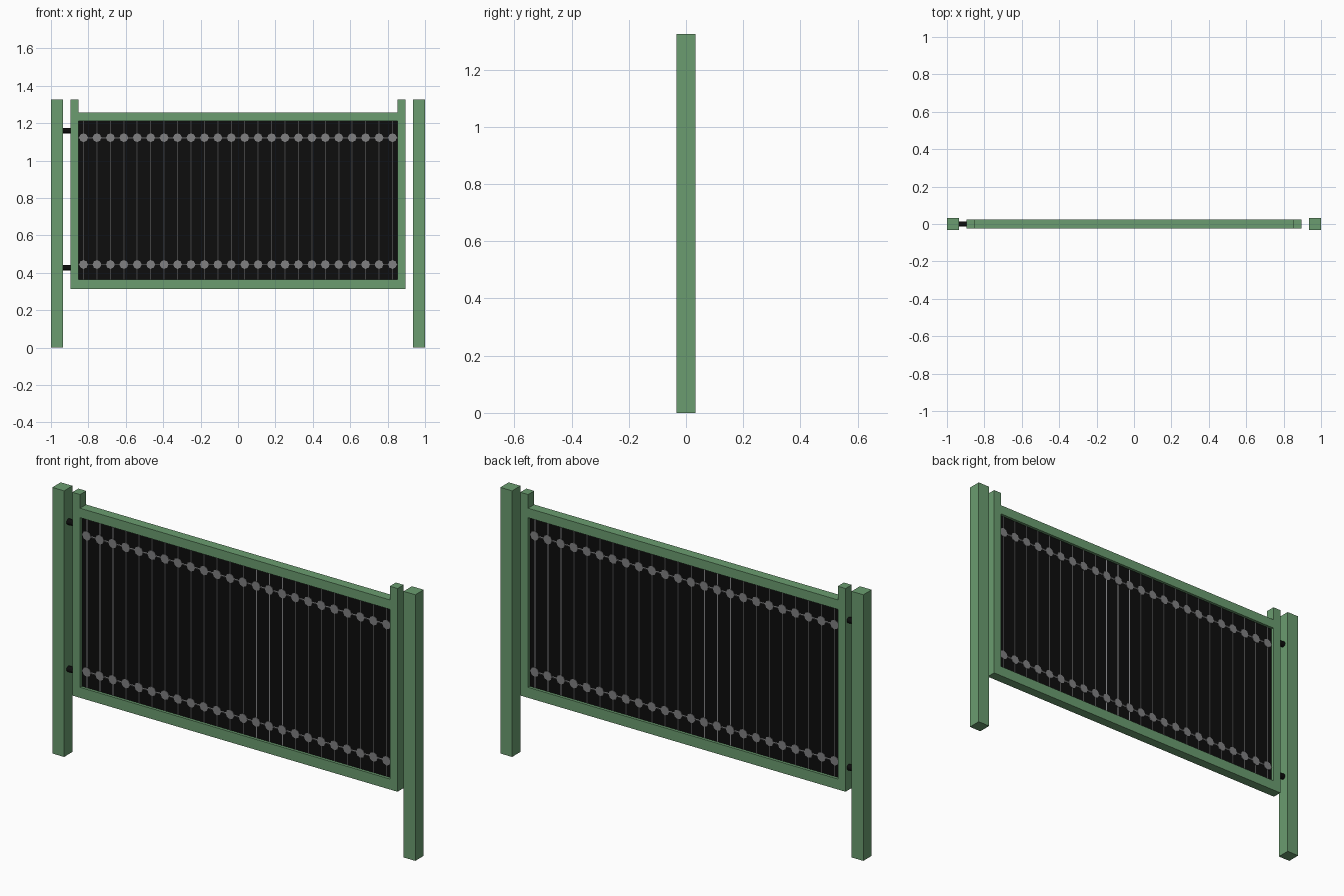
import bpy, bmesh, math
from mathutils import Matrix

if "Cube" in bpy.data.objects:
    bpy.data.objects.remove(bpy.data.objects["Cube"])


def material(name, rgb):
    m = bpy.data.materials.new(name)
    m.diffuse_color = (*rgb, 1)
    m.use_nodes = True
    m.node_tree.nodes["Principled BSDF"].inputs["Base Color"].default_value = m.diffuse_color
    return m


GREEN = material("green_paint", (0.145, 0.335, 0.16))
BLACK = material("black_metal", (0.004, 0.004, 0.004))
GREY = material("grey_metal", (0.215, 0.215, 0.22))


def finish(name, bm, mat):
    bmesh.ops.recalc_face_normals(bm, faces=bm.faces)
    me = bpy.data.meshes.new(name)
    bm.to_mesh(me)
    bm.free()
    me.materials.append(mat)
    ob = bpy.data.objects.new(name, me)
    bpy.context.collection.objects.link(ob)
    return ob


def box(name, x0, x1, hy, z0, z1, mat):
    bm = bmesh.new()
    bmesh.ops.create_cube(bm, size=1, matrix=Matrix.Translation(((x0 + x1) / 2, 0, (z0 + z1) / 2))
                          @ Matrix.Diagonal((x1 - x0, 2 * hy, z1 - z0, 1)))
    return finish(name, bm, mat)


def add_rod(bm, centre, r, length, axis, sides=8, turn=0):
    rot = {'X': Matrix.Rotation(math.pi / 2, 4, 'Y'),
           'Y': Matrix.Rotation(math.pi / 2, 4, 'X'),
           'Z': Matrix.Identity(4)}[axis]
    bmesh.ops.create_cone(bm, cap_ends=True, segments=sides, radius1=r, radius2=r, depth=length,
                          matrix=Matrix.Translation(centre) @ rot @ Matrix.Rotation(turn, 4, 'Z'))


# Ground posts and gate stiles, one on each side
for side, s in (("left", -1), ("right", 1)):
    box(side + "_post", *sorted((s * 1.0, s * 0.935)), 0.033, 0, 1.325, GREEN)
    box(side + "_stile", *sorted((s * 0.896, s * 0.853)), 0.024, 0.313, 1.325, GREEN)

# Gate rails
box("top_rail", -0.853, 0.853, 0.024, 1.21, 1.257, GREEN)
box("bottom_rail", -0.853, 0.853, 0.024, 0.313, 0.365, GREEN)

# Black infill
HALF = 0.0100
box("infill_panel", -0.853, 0.853, HALF, 0.365, 1.21, BLACK)

# Upright bars just breaking the surface of the infill
COUNT, REACH = 24, 0.826
xs = [-REACH + 2 * REACH * i / (COUNT - 1) for i in range(COUNT)]
ROWS = (0.444, 1.122)
bm = bmesh.new()
for x in xs:
    add_rod(bm, (x, 0, 0.7875), HALF + 0.0011, 0.845, 'Z')
finish("upright_bars", bm, GREY)

# Cross bars and the rosettes where they meet the uprights
bm = bmesh.new()
for z in ROWS:
    add_rod(bm, (0, 0, z), HALF + 0.0016, 1.706, 'X')
finish("cross_bars", bm, GREY)
bm = bmesh.new()
for z in ROWS:
    for x in xs:
        add_rod(bm, (x, 0, z), 0.0235, 2 * (HALF + 0.002), 'Y')
finish("rosettes", bm, GREY)

# Hinges between the left post and the gate
bm = bmesh.new()
for z in (0.427, 1.16):
    add_rod(bm, (-0.915, 0, z), 0.0145, 0.05, 'X', 12)
finish("hinges", bm, BLACK)
